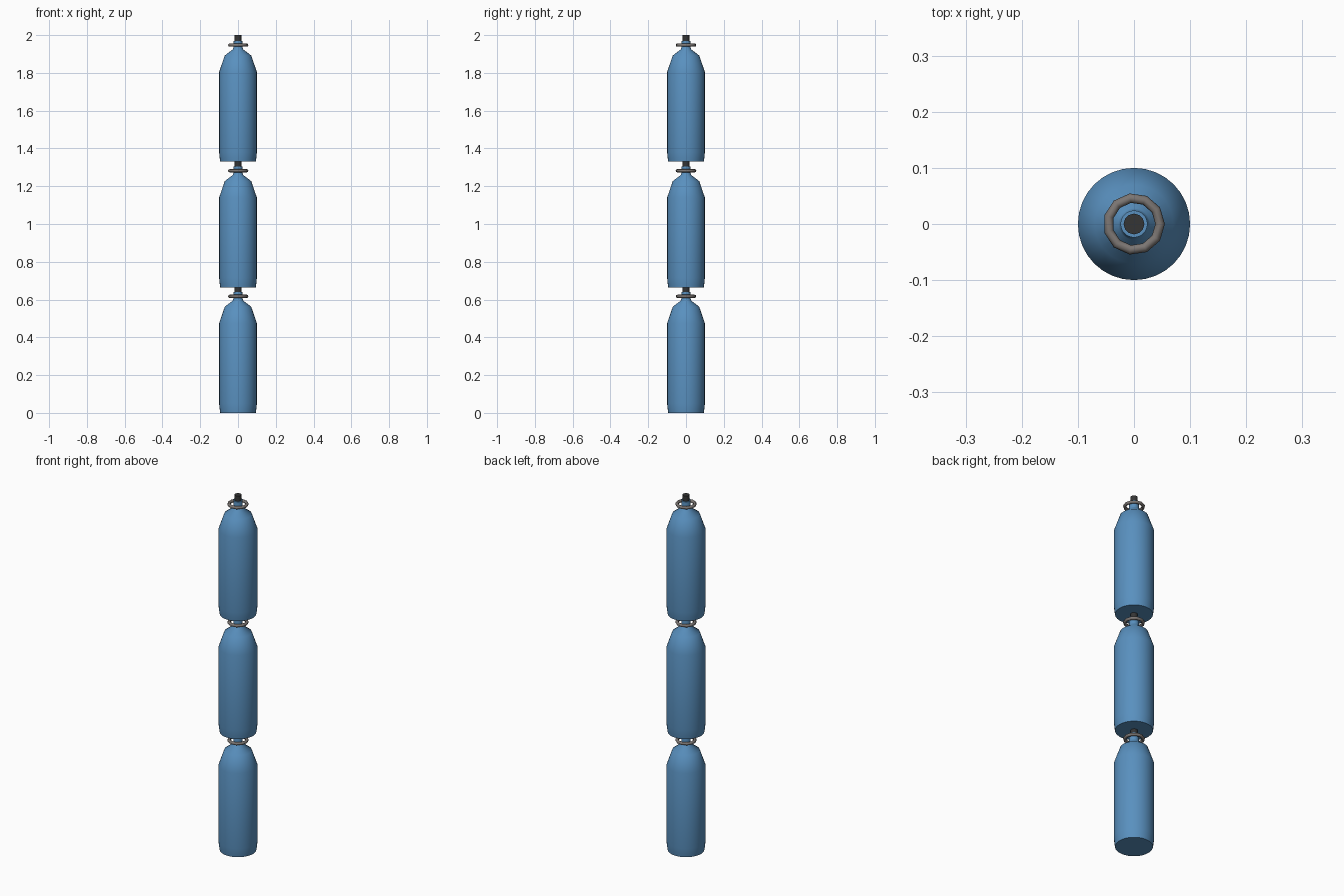
import bpy, bmesh, math

if "Cube" in bpy.data.objects:
    bpy.data.objects.remove(bpy.data.objects["Cube"])

def material(name, rgb):
    m = bpy.data.materials.new(name)
    m.diffuse_color = (*rgb, 1)
    m.use_nodes = True
    m.node_tree.nodes["Principled BSDF"].inputs["Base Color"].default_value = m.diffuse_color
    return m

BLUE = material("bottle blue", (0.10, 0.28, 0.52))
GREY = material("ring grey", (0.20, 0.18, 0.17))
DARK = material("valve dark", (0.035, 0.035, 0.035))

def finish(name, bm, mat, z, angle):
    bmesh.ops.recalc_face_normals(bm, faces=bm.faces)
    me = bpy.data.meshes.new(name)
    bm.to_mesh(me)
    bm.free()
    me.materials.append(mat)
    ob = bpy.data.objects.new(name, me)
    ob.location.z = z
    bpy.context.collection.objects.link(ob)
    bpy.ops.object.select_all(action='DESELECT')
    ob.select_set(True)
    bpy.context.view_layer.objects.active = ob
    bpy.ops.object.shade_smooth_by_angle(angle=math.radians(angle))

def lathe(name, profile, sides, mat, z, angle=40):
    bm = bmesh.new()
    rings = [[bm.verts.new((r * math.cos(2 * math.pi * i / sides),
                            r * math.sin(2 * math.pi * i / sides), h))
              for i in range(sides)] for r, h in profile]
    for a, b in zip(rings, rings[1:]):
        for i in range(sides):
            j = (i + 1) % sides
            bm.faces.new((a[i], a[j], b[j], b[i]))
    bm.faces.new(rings[0])
    bm.faces.new(rings[-1])
    finish(name, bm, mat, z, angle)

def torus(name, major, minor, segs, sides, h, mat, z):
    bm = bmesh.new()
    def vert(i, k):
        a, b = 2 * math.pi * i / segs, 2 * math.pi * k / sides
        r = major + minor * math.cos(b)
        return bm.verts.new((r * math.cos(a), r * math.sin(a), h + minor * math.sin(b)))
    g = [[vert(i, k) for k in range(sides)] for i in range(segs)]
    for i in range(segs):
        for k in range(sides):
            i2, k2 = (i + 1) % segs, (k + 1) % sides
            bm.faces.new((g[i][k], g[i2][k], g[i2][k2], g[i][k2]))
    finish(name, bm, mat, z, 60)

# bottle outline: base, straight wall, shoulder, neck
BODY = [(0.094, 0), (0.097, 0.02), (0.1, 0.05), (0.1, 0.475), (0.07, 0.562),
        (0.028, 0.594), (0.024, 0.605), (0.024, 0.64)]

# three identical bottles stacked
for n in range(3):
    z = n * 0.665
    lathe(f"bottle_{n + 1}", BODY, 32, BLUE, z)
    lathe(f"valve_{n + 1}", [(0.0185, 0.63), (0.0185, 0.67)], 12, DARK, z)
    torus(f"neck_ring_{n + 1}", 0.0465, 0.0085, 11, 8, 0.617, GREY, z)
